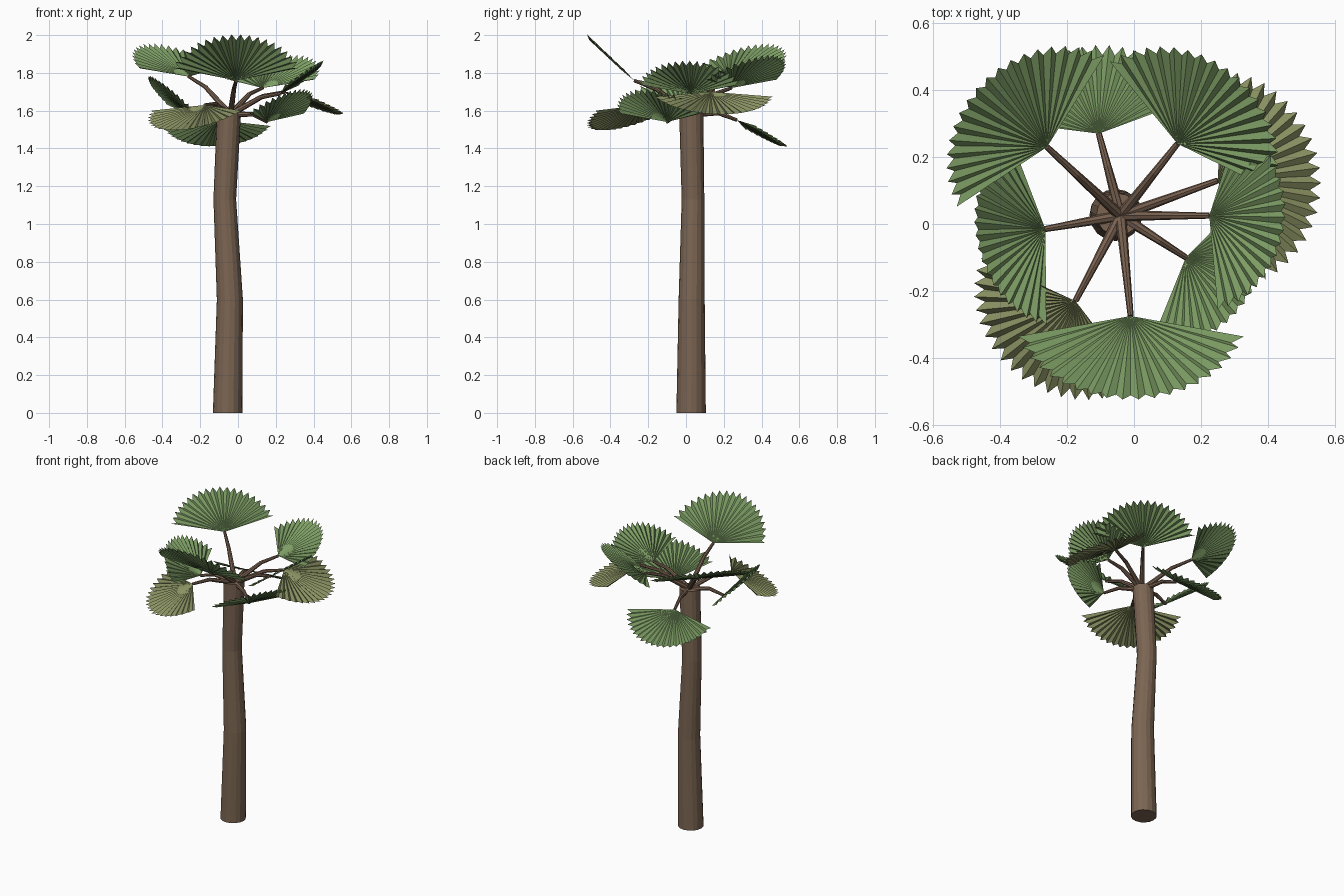
import bpy, math
from mathutils import Vector as V

if "Cube" in bpy.data.objects:
    bpy.data.objects.remove(bpy.data.objects["Cube"])

def mat(name, c):
    m = bpy.data.materials.new(name)
    m.diffuse_color = (*c, 1)
    m.use_nodes = True
    m.node_tree.nodes["Principled BSDF"].inputs["Base Color"].default_value = m.diffuse_color
    return m

BARK = mat("bark", (0.20, 0.13, 0.085))
STEM = mat("stem_brown", (0.19, 0.12, 0.08))
GREEN = mat("leaf_green", (0.20, 0.33, 0.125))
OLIVE = mat("leaf_olive", (0.25, 0.28, 0.12))

def make(name, verts, faces, m):
    me = bpy.data.meshes.new(name)
    me.from_pydata([tuple(v) for v in verts], [], faces)
    me.materials.append(m)
    o = bpy.data.objects.new(name, me)
    bpy.context.collection.objects.link(o)
    return o

def tube(name, path, sides, m, flat=False):
    """Capped tube through (point, radius) pairs."""
    verts, faces = [], []
    n = len(path)
    for i, (p, r) in enumerate(path):
        d = (V(path[min(i + 1, n - 1)][0]) - V(path[max(i - 1, 0)][0])).normalized()
        if flat:
            a, b = V((1, 0, 0)), V((0, 1, 0))
        else:
            a = V((0, 0, 1)).cross(d).normalized()
            b = d.cross(a)
        for k in range(sides):
            t = 2 * math.pi * k / sides
            verts.append(V(p) + r * (math.cos(t) * a + math.sin(t) * b))
    for i in range(n - 1):
        for k in range(sides):
            j = (k + 1) % sides
            faces.append((i * sides + k, i * sides + j, (i + 1) * sides + j, (i + 1) * sides + k))
    faces.append(tuple(reversed(range(sides))))
    faces.append(tuple(range((n - 1) * sides, n * sides)))
    return make(name, verts, faces, m)

def fan(name, base, tip, m, teeth=19, spread=math.radians(75)):
    """Pleated fan leaf with a toothed rim."""
    base, tip = V(base), V(tip)
    u = tip - base
    R = u.length
    u.normalize()
    v = V((0, 0, 1)).cross(u).normalized()
    w = u.cross(v)
    verts, faces = [base], []
    n = teeth * 2
    for i in range(n + 1):
        t = (i / n * 2 - 1) * spread
        ridge = i % 2 == 0
        r = R * (1.0 if ridge else 0.91)
        h = 0.007 if ridge else -0.007
        verts.append(base + r * (math.cos(t) * u + math.sin(t) * v) + h * w)
    for i in range(n):
        faces.append((0, i + 1, i + 2))
    return make(name, verts, faces, m)

# Trunk with a gentle bend
tube("trunk", [((-0.055, 0.027, 0), 0.078), ((-0.043, 0.03, 0.6), 0.069),
               ((-0.07, 0.037, 1.13), 0.060), ((-0.048, 0.028, 1.59), 0.064)], 16, BARK, True)

# Fan leaves: base, tip, material
leaves = [
    ((-0.105, 0.27, 1.55), (-0.135, 0.53, 1.405), GREEN),
    ((0.13, 0.24, 1.72), (0.30, 0.455, 1.89), GREEN),
    ((0.25, 0.13, 1.70), (0.55, 0.19, 1.575), OLIVE),
    ((0.225, 0.025, 1.69), (0.455, 0.0, 1.86), GREEN),
    ((0.155, -0.10, 1.54), (0.345, -0.225, 1.71), GREEN),
    ((-0.01, -0.275, 1.76), (-0.01, -0.53, 2.0), GREEN),
    ((-0.175, -0.23, 1.63), (-0.35, -0.45, 1.49), OLIVE),
    ((-0.265, -0.015, 1.58), (-0.475, -0.055, 1.78), GREEN),
    ((-0.26, 0.23, 1.78), (-0.46, 0.425, 1.95), GREEN),
]
hub = V((-0.04, 0.025, 1.58))
for i, (b, t, m) in enumerate(leaves, 1):
    end = V(b)
    mid = hub.lerp(end, 0.6) + V((0, 0, 0.025))
    tube(f"leaf_stem_{i}", [(hub, 0.017), (mid, 0.012), (end, 0.009)], 8, STEM)
    fan(f"fan_leaf_{i}", b, t, m)
